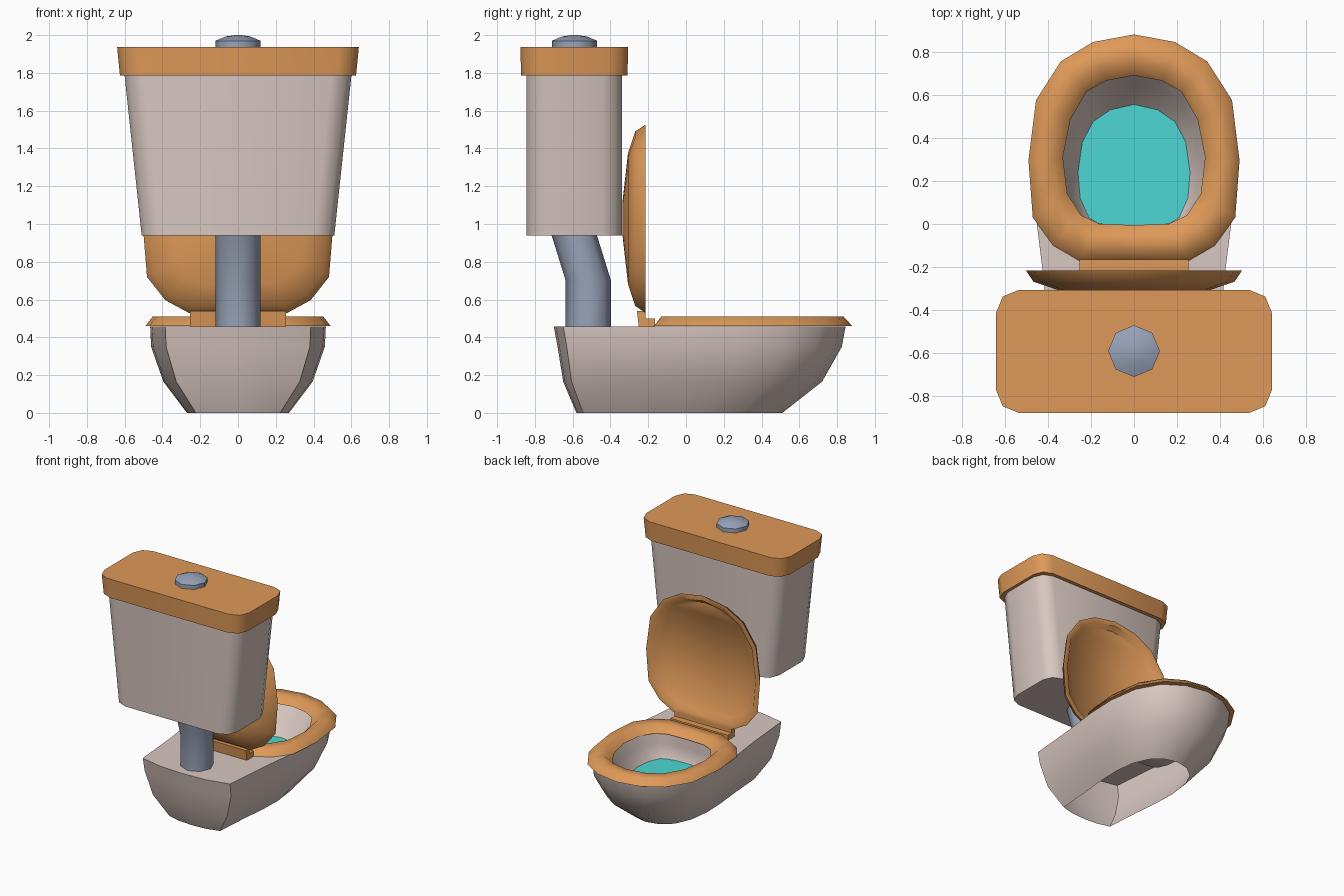
import bpy, bmesh, math

if "Cube" in bpy.data.objects:
    bpy.data.objects.remove(bpy.data.objects["Cube"])


def material(name, rgb):
    m = bpy.data.materials.new(name)
    m.diffuse_color = [((c / 255 + 0.055) / 1.055) ** 2.4 for c in rgb] + [1]
    m.use_nodes = True
    m.node_tree.nodes["Principled BSDF"].inputs["Base Color"].default_value = m.diffuse_color
    return m


WOOD = material("warm wood", (222, 153, 88))
PORCELAIN = material("porcelain", (216, 199, 192))
METAL = material("blue grey metal", (152, 163, 184))
WATER = material("water", (76, 215, 213))


def mirrored(half):
    """Half outline from the +y axis point to the -y axis point -> full loop."""
    return half + [(-x, y) for x, y in half[-2:0:-1]]


def at(outline, z):
    return [(x, y, z) for x, y in outline]


def mix(a, b, t):
    return [(p[0] + (q[0] - p[0]) * t, p[1] + (q[1] - p[1]) * t) for p, q in zip(a, b)]


def loft(name, rings, mat, start=True, end=True, closed=False, angle=50):
    """Skin a stack of equal-length rings."""
    bm = bmesh.new()
    vs = [[bm.verts.new(p) for p in r] for r in rings]
    n = len(rings[0])
    pairs = list(zip(vs, vs[1:])) + ([(vs[-1], vs[0])] if closed else [])
    for a, b in pairs:
        for i in range(n):
            j = (i + 1) % n
            bm.faces.new((a[i], a[j], b[j], b[i]))
    if start and not closed:
        bm.faces.new(vs[0][::-1])
    if end and not closed:
        bm.faces.new(vs[-1])
    bmesh.ops.recalc_face_normals(bm, faces=bm.faces)
    me = bpy.data.meshes.new(name)
    bm.to_mesh(me)
    bm.free()
    me.materials.append(mat)
    for p in me.polygons:
        p.use_smooth = True
    me.set_sharp_from_angle(angle=math.radians(angle))
    ob = bpy.data.objects.new(name, me)
    bpy.context.collection.objects.link(ob)
    return ob


def rounded_rect(hx, y0, y1, r=0.105):
    pts = []
    for cx, cy, a0 in ((hx - r, y1 - r, 0), (-hx + r, y1 - r, 90),
                       (-hx + r, y0 + r, 180), (hx - r, y0 + r, 270)):
        for k in range(3):
            a = math.radians(a0 + 45 * k)
            pts.append((cx + r * math.cos(a), cy + r * math.sin(a)))
    return pts


def octagon(r, cy):
    return [(r * math.cos(k * math.pi / 4), cy + r * math.sin(k * math.pi / 4))
            for k in range(8)]


# Bowl: open-bottomed outer wall, flat deck, inner lining
rim = mirrored([(0, .845), (.18, .81), (.33, .71), (.43, .53), (.465, .29),
                (.455, .03), (.42, -.25), (.385, -.65), (.2, -.69), (0, -.70)])
hole = mirrored([(0, .71), (.135, .685), (.23, .63), (.305, .495), (.34, .31),
                 (.32, .14), (.26, .04), (.18, -.01), (.09, -.02), (0, -.025)])
pool = mirrored([(0, .555), (.11, .53), (.19, .475), (.24, .38), (.26, .24),
                 (.25, .12), (.21, .03), (.17, .005), (.09, -.01), (0, -.015)])


def rim_level(w, back, front, z):
    return [(x * w / .465, back + (y + .70) / 1.545 * (front - back), z) for x, y in rim]


basin_floor = [(x * .75, .27 + (y - .27) * .75) for x, y in pool]
loft("bowl", [rim_level(.27, -.58, .51, 0), rim_level(.395, -.65, .72, .165),
              rim_level(.46, -.68, .825, .35), at(rim, .458),
              at(hole, .458), at(mix(hole, pool, .4), .38), at(pool, .26),
              at(basin_floor, .2)], PORCELAIN, start=False)

# Water surface
loft("water", [at(pool, .258), at(pool, .264)], WATER)

# Seat ring
outer = mirrored([(0, .88), (.19, .845), (.34, .755), (.455, .575), (.49, .295),
                  (.47, .03), (.375, -.10), (.255, -.17), (0, -.17)])
inner = mirrored([(0, .69), (.13, .665), (.22, .615), (.295, .485), (.33, .31),
                  (.31, .14), (.245, .04), (.16, 0), (0, -.005)])
loft("seat", [at(mix(outer, inner, t), z) for t, z in
              ((0, .46), (.24, .51), (.7, .51), (1, .46))], WOOD, closed=True, angle=60)


# Raised lid: the seat outline stood upright, domed at the back, recessed in front
def lid_ring(s, y):
    return [(x * 1.025 * s, y, 1.03 + (.53 + (v + .17) * .948 - 1.03) * s)
            for x, v in outer]


loft("lid", [lid_ring(s, y) for s, y in
             ((.86, -.25), (.92, -.215), (1, -.215), (.93, -.268), (.7, -.307), (.2, -.335))],
     WOOD)

# Hinge block
profile = [(-.26, .54), (-.215, .54), (-.215, .50), (-.165, .50), (-.165, .458), (-.25, .458)]
loft("hinge", [[(x, y, z) for y, z in profile] for x in (-.253, .253)], WOOD, angle=30)

# Bent pipe between bowl and tank
loft("pipe", [at(octagon(.12, y), z) for y, z in
              ((-.517, .455), (-.517, .70), (-.593, .945))], METAL)

# Tank and its cover
loft("tank", [at(rounded_rect(.51, -.845, -.34), .94),
              at(rounded_rect(.602, -.845, -.34), 1.80)], PORCELAIN)
loft("tank_cover", [at(rounded_rect(.625, -.873, -.31), 1.787),
                    at(rounded_rect(.64, -.877, -.306), 1.938)], WOOD)

# Flush button
loft("flush_button", [at(octagon(r, -.59), z) for r, z in
                      ((.12, 1.93), (.12, 1.97), (.065, 1.993), (.015, 2.0))], METAL)
